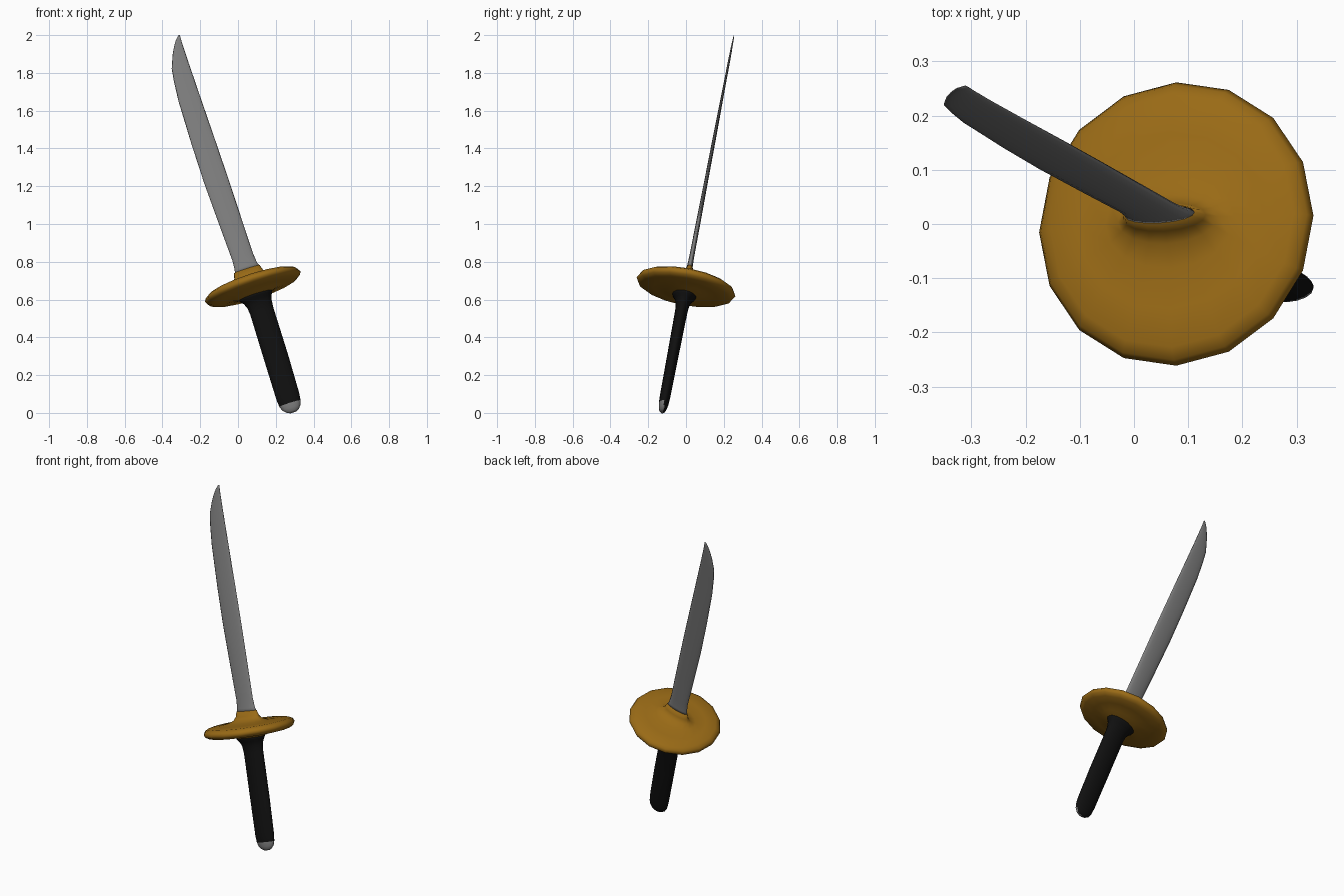
import bpy
import bmesh
import math
from mathutils import Matrix

# Sword frame: local x = width, y = thickness, z = along the sword, origin at the guard
FRAME = (Matrix.Translation((0.078, 0.0, 0.668))
         @ Matrix.Rotation(math.radians(-10.8), 4, 'X')
         @ Matrix.Rotation(math.radians(-18.0), 4, 'Y'))


def material(name, rgb):
    m = bpy.data.materials.new(name)
    m.diffuse_color = (*rgb, 1.0)
    return m


steel = material("steel grey", (0.21, 0.21, 0.21))
brass = material("brass", (0.32, 0.145, 0.008))
black = material("grip black", (0.005, 0.005, 0.005))


def loft(name, rings, mats, sides=16, rule=None):
    """Skin elliptical rings given as (height, centre, half width, half thickness)."""
    bm = bmesh.new()
    loops = []
    for h, c, hu, hv in rings:
        loops.append([bm.verts.new((c + hu * math.cos(2 * math.pi * i / sides),
                                    hv * math.sin(2 * math.pi * i / sides), h))
                      for i in range(sides)])
    for a, b in zip(loops, loops[1:]):
        for i in range(sides):
            j = (i + 1) % sides
            bm.faces.new((a[i], a[j], b[j], b[i]))
    bm.faces.new(loops[0][::-1])
    bm.faces.new(loops[-1])
    bmesh.ops.recalc_face_normals(bm, faces=bm.faces[:])
    for f in bm.faces:
        f.smooth = True
        if rule:
            f.material_index = rule(f.calc_center_median())
    bm.transform(FRAME)
    me = bpy.data.meshes.new(name)
    bm.to_mesh(me)
    bm.free()
    for m in mats:
        me.materials.append(m)
    ob = bpy.data.objects.new(name, me)
    bpy.context.collection.objects.link(ob)
    return ob


# Blade: (height, cutting edge, spine, half thickness)
edges = [
    (0.090, -0.070, 0.072, 0.017), (0.115, -0.063, 0.062, 0.015),
    (0.170, -0.059, 0.057, 0.013), (0.350, -0.065, 0.057, 0.012),
    (0.610, -0.072, 0.057, 0.010), (0.830, -0.071, 0.055, 0.009),
    (1.070, -0.065, 0.052, 0.007), (1.180, -0.055, 0.051, 0.006),
    (1.250, -0.045, 0.050, 0.006), (1.320, -0.017, 0.050, 0.005),
    (1.360, 0.004, 0.050, 0.004), (1.390, 0.024, 0.051, 0.003),
    (1.410, 0.044, 0.052, 0.001),
]
loft("blade", [(h, (l + r) / 2, (r - l) / 2, t) for h, l, r, t in edges], [steel])

# Guard disc, swelling into a collar around the blade
loft("guard", [
    (-0.052, 0, 0.085, 0.060), (-0.040, 0, 0.125, 0.100),
    (-0.031, 0, 0.180, 0.170), (-0.027, 0, 0.236, 0.236),
    (-0.015, 0, 0.258, 0.258), (0.000, 0, 0.266, 0.266),
    (0.015, 0, 0.258, 0.258), (0.027, 0, 0.236, 0.236),
    (0.031, 0, 0.180, 0.165), (0.038, 0, 0.125, 0.090),
    (0.050, 0, 0.097, 0.046), (0.070, 0, 0.080, 0.026),
    (0.100, 0, 0.071, 0.018)], [brass])

# Grip with flared top and a steel patch on the front of the pommel
loft("grip", [
    (-0.710, -0.005, 0.018, 0.008), (-0.702, -0.006, 0.034, 0.016),
    (-0.685, -0.007, 0.050, 0.022), (-0.660, -0.007, 0.059, 0.026),
    (-0.620, -0.006, 0.063, 0.028), (-0.400, 0.000, 0.065, 0.030),
    (-0.140, 0.005, 0.064, 0.033), (-0.100, 0.005, 0.068, 0.037),
    (-0.075, 0.003, 0.077, 0.048), (-0.060, 0.000, 0.088, 0.061),
    (-0.046, 0.000, 0.093, 0.066)],
    [black, steel], rule=lambda p: int(p.z < -0.67 and p.y < 0.004))
